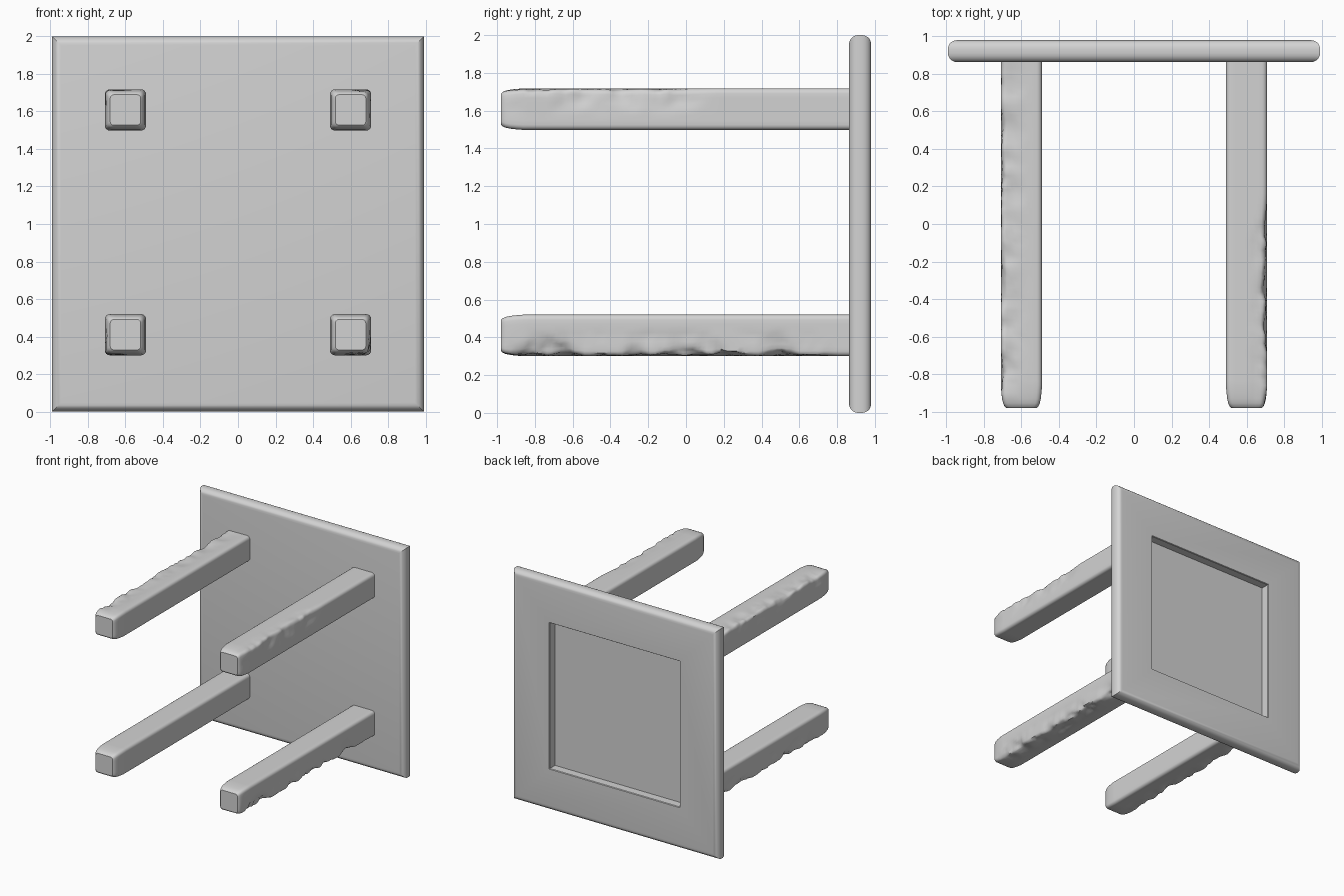
import bpy, bmesh, math
from mathutils import Vector, noise

if "Cube" in bpy.data.objects:
    bpy.data.objects.remove(bpy.data.objects["Cube"])

grey = bpy.data.materials.new("plain grey")
grey.diffuse_color = (0.65, 0.65, 0.65, 1)
grey.use_nodes = True
grey.node_tree.nodes["Principled BSDF"].inputs["Base Color"].default_value = grey.diffuse_color


def finish(bm, name):
    bmesh.ops.recalc_face_normals(bm, faces=bm.faces[:])
    mesh = bpy.data.meshes.new(name)
    bm.to_mesh(mesh)
    bm.free()
    mesh.materials.append(grey)
    obj = bpy.data.objects.new(name, mesh)
    bpy.context.collection.objects.link(obj)
    bpy.ops.object.select_all(action='DESELECT')
    obj.select_set(True)
    bpy.context.view_layer.objects.active = obj
    bpy.ops.object.shade_smooth_by_angle(angle=math.radians(35))
    return obj


# Square top slab: rounded rim and a square recess in the back
def make_slab():
    y0, y1 = 0.863, 0.98
    bm = bmesh.new()
    bmesh.ops.create_cube(bm, size=1)
    for v in bm.verts:
        v.co = Vector((v.co.x * 1.984, (y0 + y1) / 2 + v.co.y * (y1 - y0),
                       1 + v.co.z * 2))
    rim = [e for e in bm.edges
           if abs(e.verts[0].co.y - e.verts[1].co.y) < 1e-4]
    bmesh.ops.bevel(bm, geom=rim, offset=0.048, segments=5, profile=0.5,
                    affect='EDGES')
    back = max(bm.faces, key=lambda f: f.calc_center_median().y)
    bmesh.ops.inset_region(bm, faces=[back], thickness=0.445)
    bmesh.ops.inset_region(bm, faces=[back], thickness=0.006, depth=-0.006)
    wall = bmesh.ops.extrude_face_region(bm, geom=[back])
    bmesh.ops.translate(bm, vec=(0, -0.07, 0), verts=[
        g for g in wall["geom"] if isinstance(g, bmesh.types.BMVert)])
    if back.is_valid:
        bmesh.ops.delete(bm, geom=[back], context='FACES_ONLY')
    finish(bm, "top_slab")


# Rounded square outline of a leg
def outline(half, radius, side=7, arc=4):
    pts = []
    flat = half - radius
    for q in range(4):
        c, s = [(1, 0), (0, 1), (-1, 0), (0, -1)][q]
        local = [(half, -flat + 2 * flat * i / side) for i in range(side)]
        local += [(flat + radius * math.cos(math.pi / 2 * i / arc),
                   flat + radius * math.sin(math.pi / 2 * i / arc))
                  for i in range(arc)]
        pts += [(u * c - w * s, u * s + w * c) for u, w in local]
    return pts


# Leg: lofted along y, softened foot, one chipped outer edge
def make_leg(name, cx, cz, chip, reach):
    half, y_end, y_root = 0.11, -0.98, 0.88
    foot = [(0, 0.74), (0.008, 0.82), (0.025, 0.89), (0.05, 0.94),
            (0.08, 0.97), (0.12, 1)]
    stations = [(y_end + d, s) for d, s in foot]
    start = stations[-1][0]
    stations += [(start + (y_root - start) * i / 70, 1) for i in range(1, 71)]
    bm = bmesh.new()
    rings = []
    for y, scale in stations:
        ring = []
        for u, w in outline(half, 0.027):
            weight = max(0, (u * chip[0] + w * chip[1]) / half - 0.75)
            fade = min(1, max(0, (reach - y) * 5)) * min(1, (y - y_end) * 8)
            n = noise.noise(Vector((u * 9 + cx * 7, y * 7, w * 9 + cz * 5)))
            n += 0.4 * noise.noise(Vector((u * 20, y * 22 + cx, w * 20 + cz)))
            push = 0.026 * weight * fade * min(1, max(0, 0.4 + n))
            ring.append(bm.verts.new((cx + u * scale - chip[0] * push, y,
                                      cz + w * scale - chip[1] * push)))
        rings.append(ring)
    for a, b in zip(rings, rings[1:]):
        for i in range(len(a)):
            j = (i + 1) % len(a)
            bm.faces.new((a[i], a[j], b[j], b[i]))
    bm.faces.new(rings[0])
    bm.faces.new(rings[-1])
    finish(bm, name)


make_slab()
make_leg("upper_left_leg", -0.6, 1.608, (-0.7, 1), 0.9)
make_leg("upper_right_leg", 0.6, 1.608, (1, 0.7), 0.15)
make_leg("lower_left_leg", -0.6, 0.41, (-1, -0.8), 0.8)
make_leg("lower_right_leg", 0.6, 0.41, (1, -1), 0.8)
